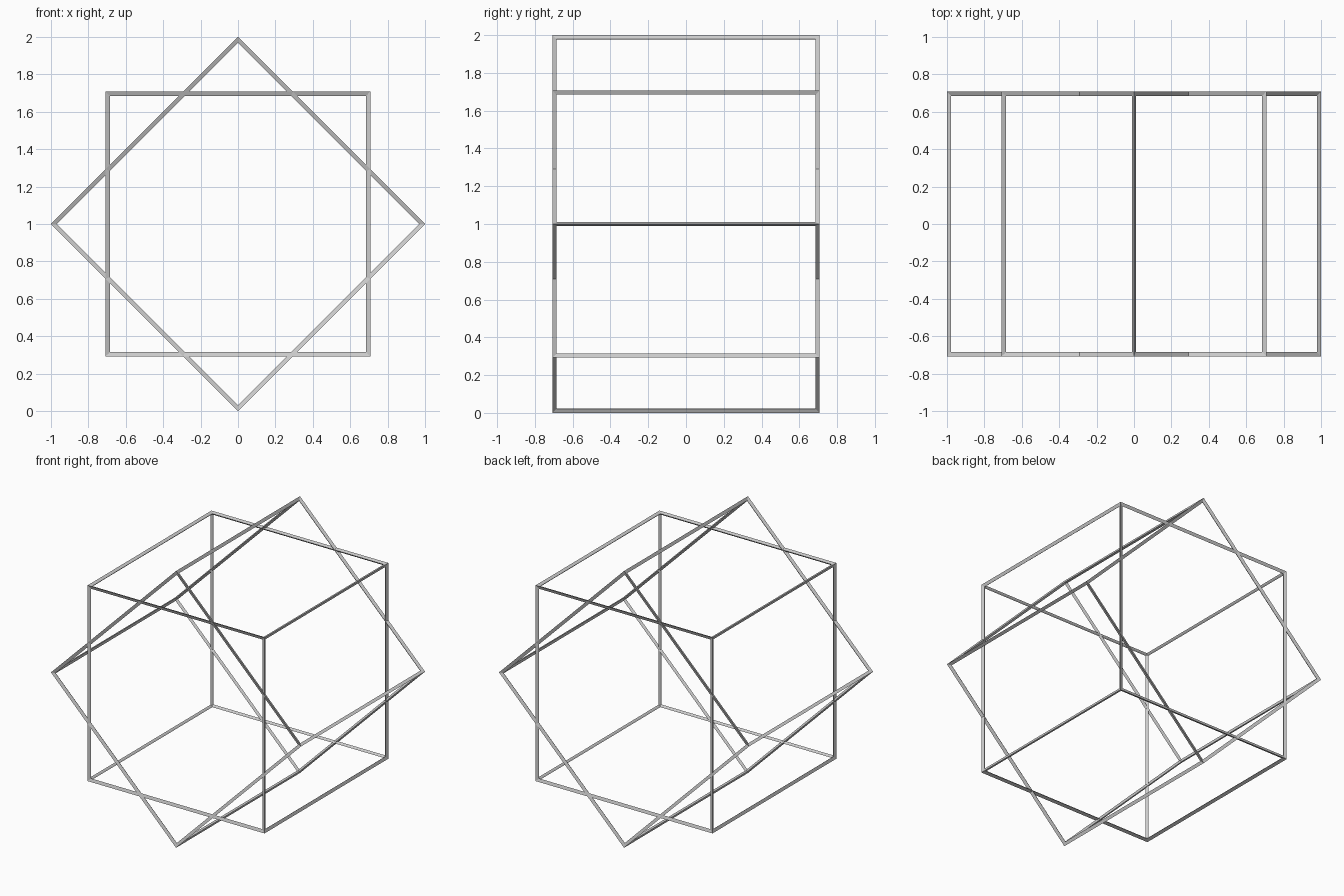
import bpy
from math import radians, sqrt

if "Cube" in bpy.data.objects:
    bpy.data.objects.remove(bpy.data.objects["Cube"])

THICKNESS = 0.028
# Strut corners bulge outwards; the tilted frame then reaches exactly 1 unit
HALF = 1 / sqrt(2) - THICKNESS / (2 * sqrt(3))


def cube_frame(name, tilt):
    """Cube reduced to thin struts along its edges, tilted about the y axis."""
    bpy.ops.mesh.primitive_cube_add(size=2 * HALF, location=(0, 0, 1),
                                    rotation=(0, radians(tilt), 0))
    obj = bpy.context.object
    obj.name = name
    wire = obj.modifiers.new("struts", 'WIREFRAME')
    wire.thickness = THICKNESS
    wire.offset = 0
    wire.use_even_offset = True
    wire.use_replace = True
    return obj


# Upright frame and the same frame turned 45 degrees
cube_frame("upright_cube_frame", 0)
cube_frame("tilted_cube_frame", 45)
